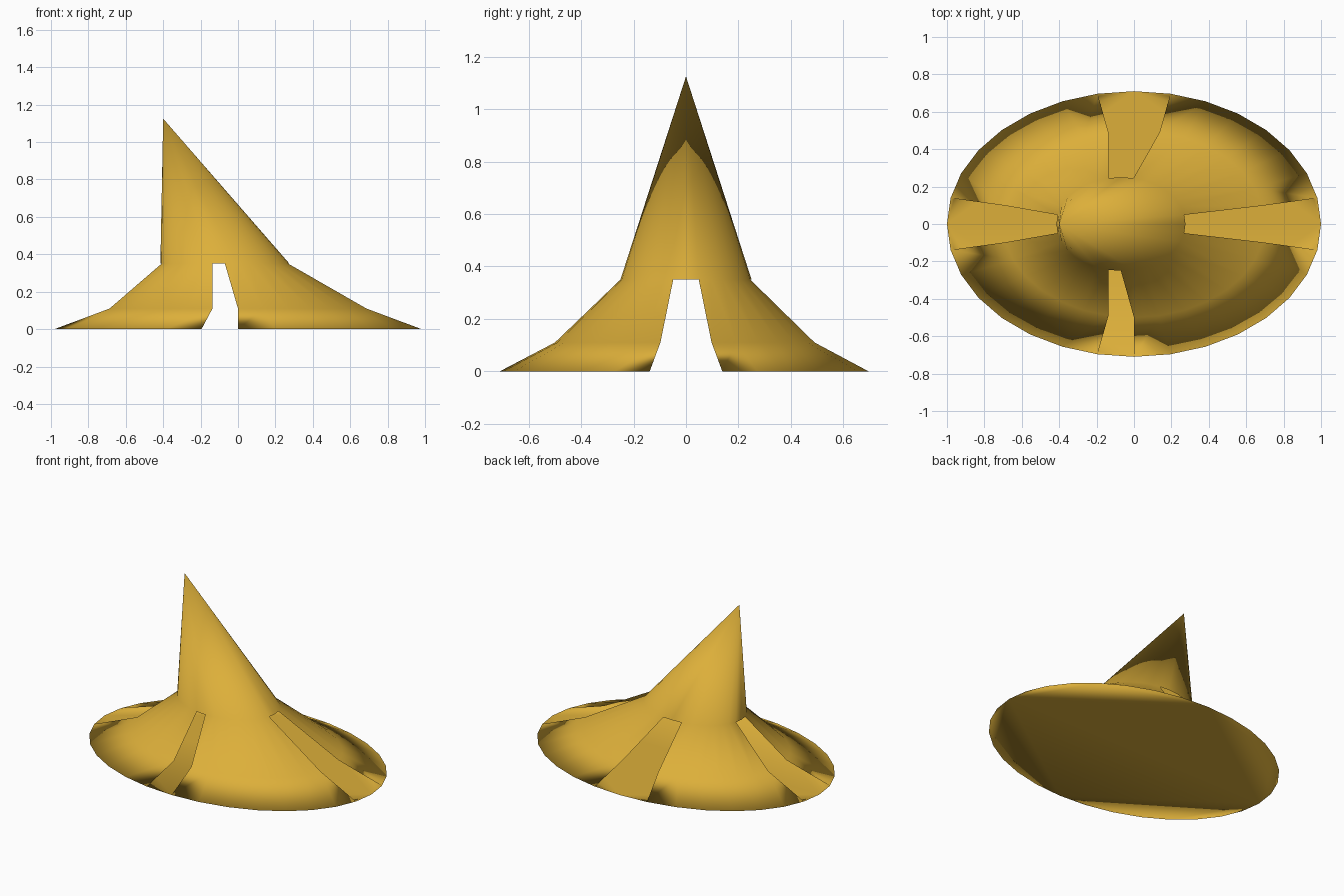
import bpy
import bmesh
from math import cos, sin, tau

cube = bpy.data.objects.get("Cube")
if cube:
    bpy.data.objects.remove(cube, do_unlink=True)

SIDES = 32
# Oval rings from the ground up: centre x, half width, half depth, height
RINGS = [(0, 1.0, 0.71, 0), (0, 0.7, 0.5, 0.11), (-0.07, 0.345, 0.25, 0.35)]
TIP = (-0.4, 0, 1.125)

# Columns left open as doorways: left side, back, right side, front
DOORWAYS = {31, 0, 7, 8, 15, 16, 23}

gold = bpy.data.materials.new("gold")
gold.use_nodes = True
colour = (0.72, 0.43, 0.042, 1)
gold.diffuse_color = colour
gold.node_tree.nodes["Principled BSDF"].inputs["Base Color"].default_value = colour

bm = bmesh.new()


def oval(cx, a, b, z):
    angles = [tau * i / SIDES for i in range(SIDES)]
    return [bm.verts.new((cx + a * cos(t), b * sin(t), z)) for t in angles]


rings = [oval(*r) for r in RINGS]
tip = bm.verts.new(TIP)

# Flared skirt with doorways, and the leaning peak above it
for i in range(SIDES):
    j = (i + 1) % SIDES
    if i not in DOORWAYS:
        for low, high in zip(rings, rings[1:]):
            bm.faces.new((low[i], low[j], high[j], high[i]))
    bm.faces.new((rings[-1][i], rings[-1][j], tip))

# Flat floor, sharing the rim
bm.faces.new(rings[0][::-1])

# Drop the points that stood inside the doorways
bmesh.ops.delete(bm, geom=[v for v in bm.verts if not v.link_faces], context="VERTS")
for face in bm.faces:
    face.smooth = True

mesh = bpy.data.meshes.new("leaning_tent")
bm.to_mesh(mesh)
bm.free()
mesh.materials.append(gold)
tent = bpy.data.objects.new("leaning_tent", mesh)
bpy.context.collection.objects.link(tent)
